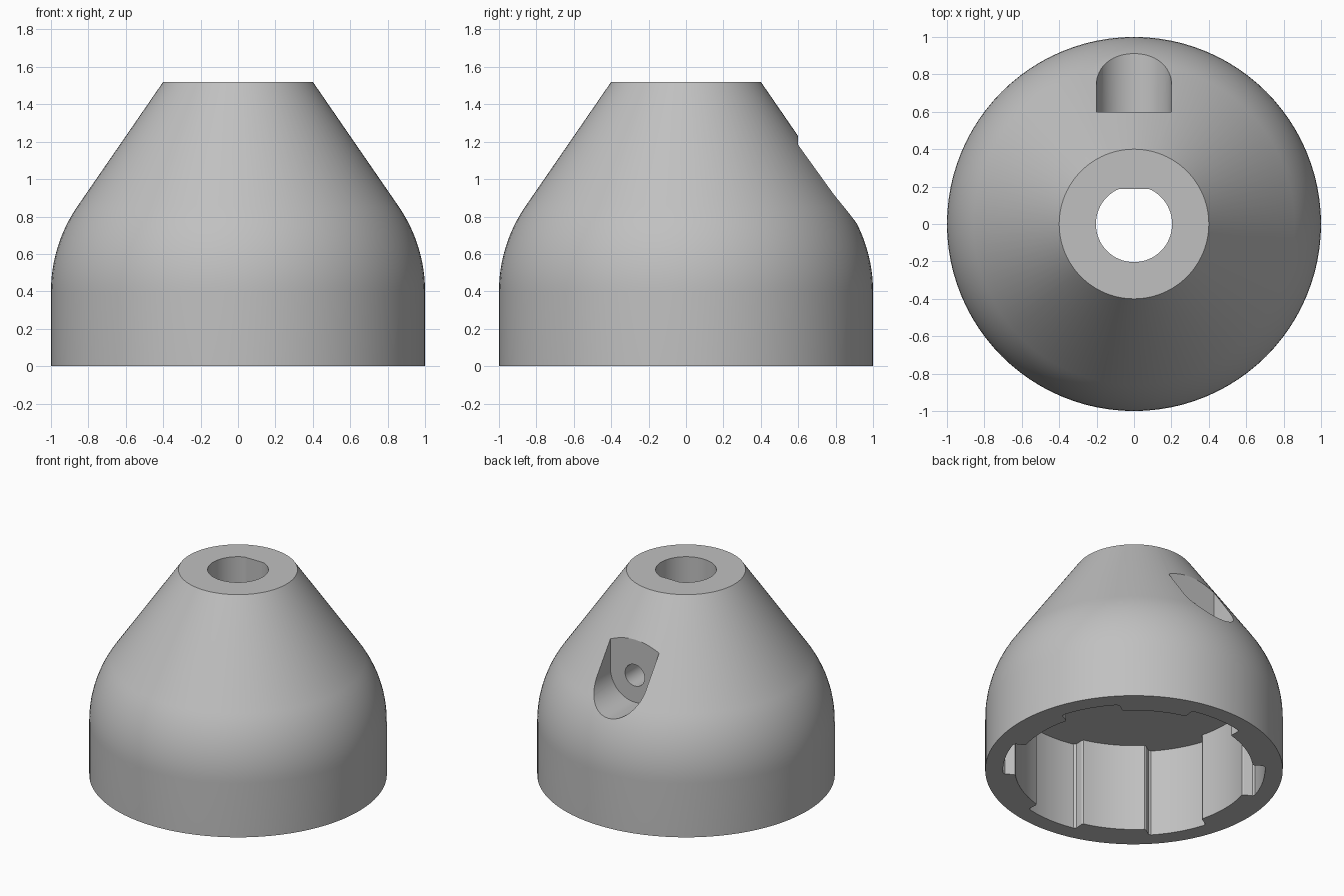
import bpy, bmesh
from math import sin, cos, radians, pi, tau
from mathutils import Vector

cube = bpy.data.objects.get("Cube")
if cube:
    bpy.data.objects.remove(cube, do_unlink=True)

HEIGHT, TOP_R = 1.52, 0.4
SLOT_Z = 0.965

grey = bpy.data.materials.new("light_grey")
grey.use_nodes = True
grey.diffuse_color = (0.53, 0.53, 0.53, 1)
shader = next(n for n in grey.node_tree.nodes if n.type == 'BSDF_PRINCIPLED')
shader.inputs["Base Color"].default_value = grey.diffuse_color


def finish(name, bm):
    bmesh.ops.recalc_face_normals(bm, faces=bm.faces)
    mesh = bpy.data.meshes.new(name)
    bm.to_mesh(mesh)
    bm.free()
    mesh.materials.append(grey)
    obj = bpy.data.objects.new(name, mesh)
    bpy.context.collection.objects.link(obj)
    return obj


def prism(name, points, direction):
    """Extrude a closed outline into a solid."""
    bm = bmesh.new()
    face = bm.faces.new([bm.verts.new(p) for p in points])
    new = bmesh.ops.extrude_face_region(bm, geom=[face])["geom"]
    verts = [v for v in new if isinstance(v, bmesh.types.BMVert)]
    bmesh.ops.translate(bm, verts=verts, vec=Vector(direction))
    # make sure both ends are closed
    bmesh.ops.holes_fill(bm, edges=bm.edges)
    return finish(name, bm)


def polar(radius, angle):
    return radius * cos(angle), radius * sin(angle)


# Body: straight skirt, rounded shoulder, cone
shoulder = [(0.2 + 0.8 * cos(a), 0.4 + 0.8 * sin(a))
            for a in (radians(34.6) * i / 12 for i in range(13))]
profile = [(1, 0)] + shoulder + [(TOP_R, HEIGHT)]
bm = bmesh.new()
verts = [bm.verts.new((r, 0, z)) for r, z in profile]
edges = [bm.edges.new(pair) for pair in zip(verts, verts[1:])]
bmesh.ops.spin(bm, geom=verts + edges, cent=(0, 0, 0), axis=(0, 0, 1),
               angle=tau, steps=96)
bmesh.ops.remove_doubles(bm, verts=bm.verts, dist=1e-4)
bmesh.ops.holes_fill(bm, edges=bm.edges)
body = finish("knob_body", bm)

# Underside cavity with six inner ribs
rib = [(0.8, -15 + 2.5 * i) for i in range(13)]
pocket = [(0.88, 17.5 + 2.5 * i) for i in range(11)]
period = rib + [(0.81, 15.7), (0.868, 16.4)] + pocket + [(0.868, 43.6), (0.81, 44.3)]
outline = [(*polar(r, radians(a + 60 * k)), -0.1)
           for k in range(6) for r, a in period]
cutters = [prism("cavity_cutter", outline, (0, 0, 0.75))]

# Shaft bore with a flat at the back
bore = [polar(0.204, tau * i / 64) for i in range(64)]
cutters.append(prism("bore_cutter", [(x, min(y, 0.188), 0.5) for x, y in bore],
                     (0, 0, 1.2)))

# Round-bottomed slot in the back
slot = [polar(0.2, pi + pi * i / 32) for i in range(33)] + [(0.2, 0.5), (-0.2, 0.5)]
cutters.append(prism("slot_cutter", [(x, 0.6, SLOT_Z + z) for x, z in slot],
                     (0, 0.6, 0)))

# Set screw hole from the slot into the bore
screw = [polar(0.08, tau * i / 32) for i in range(32)]
cutters.append(prism("screw_hole_cutter", [(x, 0.08, SLOT_Z + z) for x, z in screw],
                     (0, 0.62, 0)))

# Cut everything and bake the result
for cutter in cutters:
    cutter.hide_render = True
    mod = body.modifiers.new(cutter.name, 'BOOLEAN')
    mod.operation = 'DIFFERENCE'
    mod.solver = 'EXACT'
    mod.object = cutter
bpy.context.view_layer.update()
graph = bpy.context.evaluated_depsgraph_get()
baked = bpy.data.meshes.new_from_object(body.evaluated_get(graph))
body.modifiers.clear()
body.data = baked
for cutter in cutters:
    bpy.data.objects.remove(cutter, do_unlink=True)

# Smooth walls, crisp edges
bpy.ops.object.select_all(action='DESELECT')
body.select_set(True)
bpy.context.view_layer.objects.active = body
bpy.ops.object.shade_smooth_by_angle(angle=radians(30))
